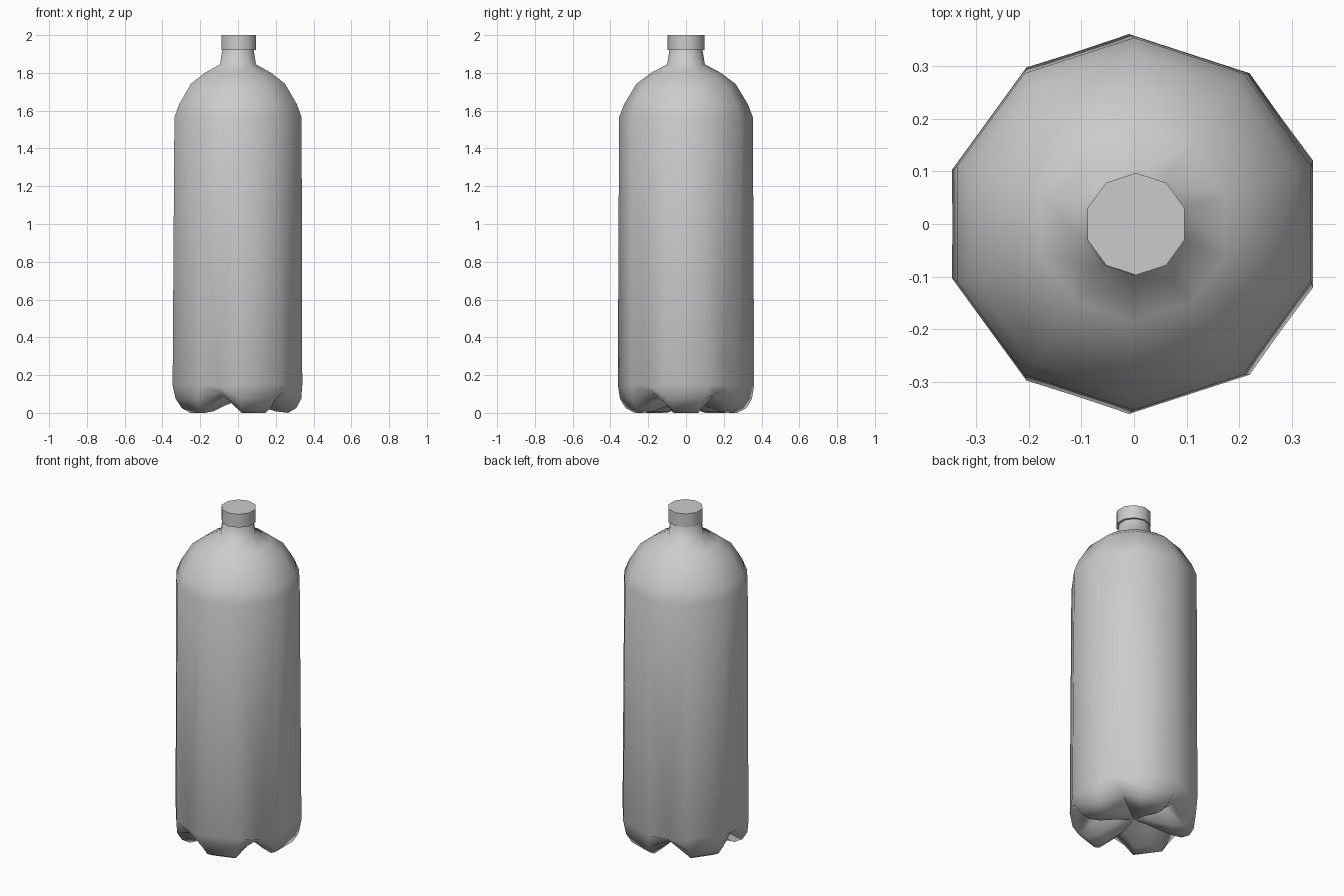
import bpy, bmesh, math

cube = bpy.data.objects.get("Cube")
if cube:
    bpy.data.objects.remove(cube)

grey = bpy.data.materials.new("plain grey")
grey.use_nodes = True
colour = (0.6, 0.6, 0.6, 1)
grey.diffuse_color = colour
grey.node_tree.nodes["Principled BSDF"].inputs["Base Color"].default_value = colour

SIDES = 10
FEET = 5


def polar(bm, r, degrees, z):
    a = math.radians(degrees)
    return bm.verts.new((r * math.cos(a), r * math.sin(a), z))


def ring(bm, r, z, half=18):
    """Ten points in pairs, one pair on the two edges of each foot."""
    return [polar(bm, r, 72 * i + s * half, z) for i in range(FEET) for s in (-1, 1)]


def bridge(bm, low, high):
    for i in range(SIDES):
        j = (i + 1) % SIDES
        bm.faces.new((low[i], low[j], high[j], high[i]))


def finish(bm, name, angle):
    bmesh.ops.recalc_face_normals(bm, faces=bm.faces)
    mesh = bpy.data.meshes.new(name)
    bm.to_mesh(mesh)
    bm.free()
    mesh.materials.append(grey)
    obj = bpy.data.objects.new(name, mesh)
    bpy.context.collection.objects.link(obj)
    bpy.ops.object.select_all(action='DESELECT')
    obj.select_set(True)
    bpy.context.view_layer.objects.active = obj
    bpy.ops.object.shade_smooth_by_angle(angle=math.radians(angle))
    return obj


# Bottle: straight wall, domed shoulder and neck
bm = bmesh.new()
rim = ring(bm, 0.361, 0.15, 19.5)
profile = [(0.354, 1.565), (0.327, 1.635), (0.262, 1.742), (0.185, 1.80),
           (0.10, 1.845), (0.086, 1.93)]
rings = [ring(bm, r, z) for r, z in profile]
for low, high in zip(rings, rings[1:]):
    bridge(bm, low, high)

# Base: foot edges and the grooves between them, from rim to centre
foot = [(0.335, 0.10, 0.075), (0.308, 0.082, 0.025), (0.265, 0.065, 0.0),
        (0.20, 0.05, 0.008), (0.10, 0.025, 0.04)]
groove = [(0.345, 0.14), (0.30, 0.11), (0.25, 0.09), (0.20, 0.08),
          (0.15, 0.073), (0.08, 0.068)]
feet = [rim]
for x, w, z in foot:
    feet.append(ring(bm, math.hypot(x, w), z, math.degrees(math.atan2(w, x))))
valleys = [[polar(bm, r, 72 * i + 36, z) for i in range(FEET)] for r, z in groove]
centre = bm.verts.new((0, 0, 0.065))

for i in range(FEET):
    l, r, n = 2 * i, 2 * i + 1, (2 * i + 2) % SIDES
    wall = rings[0]
    bm.faces.new((rim[l], rim[r], wall[r], wall[l]))
    bm.faces.new((rim[r], valleys[0][i], rim[n], wall[n], wall[r]))
    for k in range(len(foot)):
        a, b = feet[k], feet[k + 1]
        va, vb = valleys[k][i], valleys[k + 1][i]
        bm.faces.new((a[l], a[r], b[r], b[l]))
        bm.faces.new((a[r], va, vb, b[r]))
        bm.faces.new((va, a[n], b[n], vb))
    last, v = feet[-1], valleys[-1][i]
    bm.faces.new((last[l], last[r], centre))
    bm.faces.new((last[r], v, centre))
    bm.faces.new((v, last[n], centre))
finish(bm, "bottle", 60)

# Cap: closed ten-sided lid
bm = bmesh.new()
bottom, top = ring(bm, 0.097, 1.92), ring(bm, 0.097, 2.0)
bridge(bm, bottom, top)
bm.faces.new(bottom)
bm.faces.new(top)
cap = finish(bm, "cap", 50)
cap.location.x = 0.004
